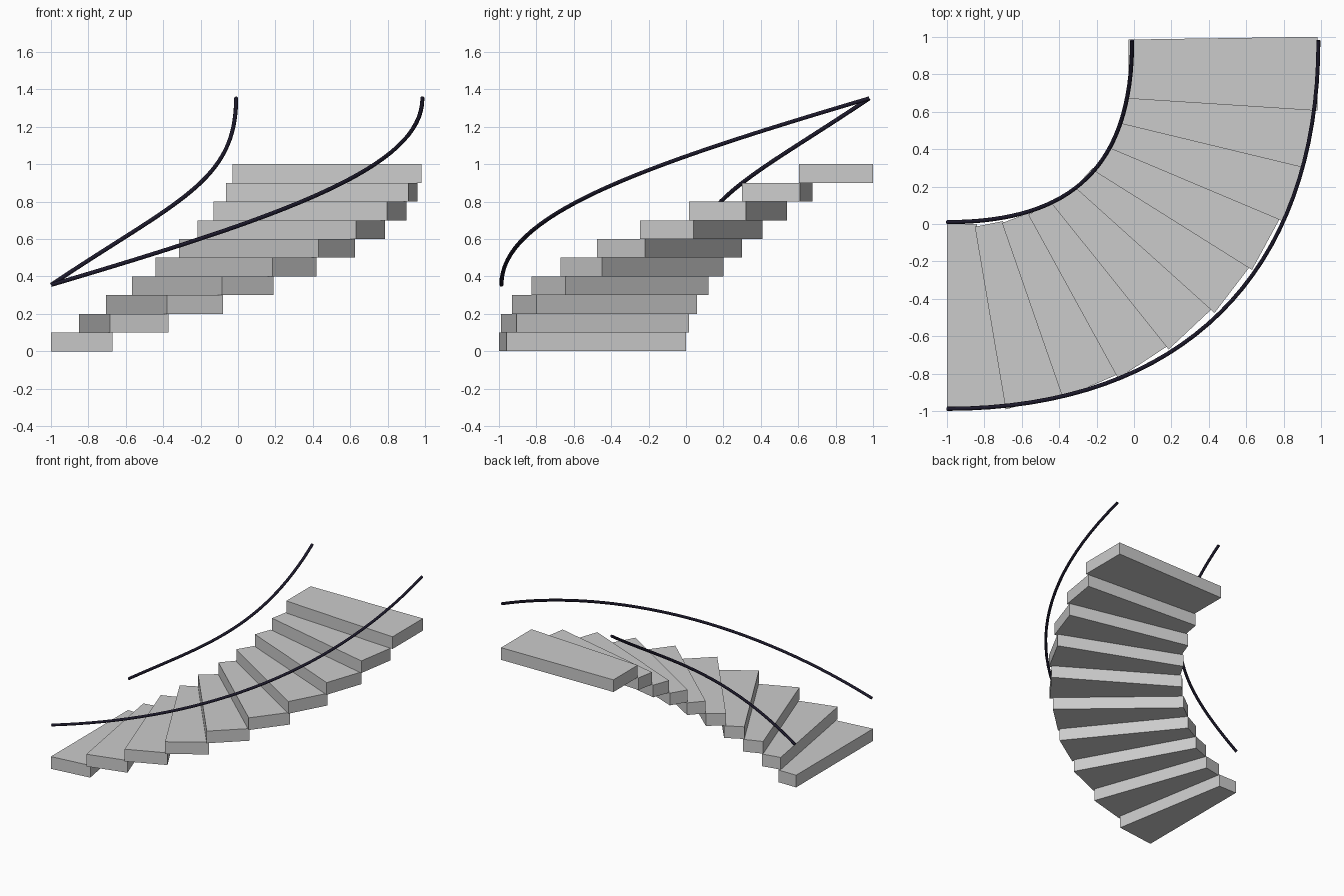
import bpy, bmesh

if "Cube" in bpy.data.objects:
    bpy.data.objects.remove(bpy.data.objects["Cube"])

RISE = 0.1

# Plan of each tread: front outer, back outer, back inner, front inner
TREADS = [
    (-1.00, -1.00, -0.67, -0.96, -0.84, 0.00, -1.00, 0.00),
    (-0.685, -0.99, -0.37, -0.905, -0.70, 0.015, -0.85, -0.015),
    (-0.38, -0.93, -0.08, -0.80, -0.56, 0.06, -0.705, 0.005),
    (-0.085, -0.825, 0.19, -0.645, -0.43, 0.12, -0.565, 0.05),
    (0.185, -0.67, 0.42, -0.45, -0.32, 0.20, -0.44, 0.11),
    (0.43, -0.475, 0.625, -0.22, -0.22, 0.30, -0.315, 0.195),
    (0.63, -0.245, 0.785, 0.04, -0.14, 0.41, -0.215, 0.285),
    (0.795, 0.015, 0.90, 0.32, -0.08, 0.54, -0.13, 0.405),
    (0.91, 0.30, 0.96, 0.61, -0.04, 0.675, -0.065, 0.535),
    (0.98, 0.605, 0.98, 1.00, -0.03, 0.985, -0.03, 0.67),
]


def add_tread(index, plan):
    """Solid wedge-shaped block extruded up from its plan outline."""
    bm = bmesh.new()
    z = index * RISE
    corners = [bm.verts.new((plan[i], plan[i + 1], z)) for i in range(0, 8, 2)]
    base = bm.faces.new(corners)
    top = bmesh.ops.extrude_face_region(bm, geom=[base])["geom"]
    verts = [v for v in top if isinstance(v, bmesh.types.BMVert)]
    bmesh.ops.translate(bm, verts=verts, vec=(0, 0, RISE))
    bmesh.ops.recalc_face_normals(bm, faces=bm.faces)
    name = f"stair_step_{index + 1}"
    mesh = bpy.data.meshes.new(name)
    bm.to_mesh(mesh)
    bm.free()
    bpy.context.collection.objects.link(bpy.data.objects.new(name, mesh))


def add_rail(name, start, end, reach, lift):
    """Round rail sweeping a quarter turn, leaving along +x and arriving along +y."""
    curve = bpy.data.curves.new(name, "CURVE")
    curve.dimensions = "3D"
    curve.resolution_u = 32
    curve.bevel_depth = 0.011
    curve.bevel_resolution = 2
    curve.use_fill_caps = True
    spline = curve.splines.new("BEZIER")
    spline.bezier_points.add(1)
    for point, co, way in zip(spline.bezier_points, (start, end), ((reach, 0, lift), (0, reach, lift))):
        point.handle_left_type = point.handle_right_type = "FREE"
        point.co = co
        point.handle_left = [c - w for c, w in zip(co, way)]
        point.handle_right = [c + w for c, w in zip(co, way)]
    curve.materials.append(rail_paint)
    bpy.context.collection.objects.link(bpy.data.objects.new(name, curve))


# Steps
for i, plan in enumerate(TREADS):
    add_tread(i, plan)

# Dark handrails over both sides of the flight
rail_paint = bpy.data.materials.new("rail_paint")
rail_paint.diffuse_color = (0.012, 0.01, 0.025, 1)
rail_paint.use_nodes = True
rail_paint.node_tree.nodes["Principled BSDF"].inputs["Base Color"].default_value = rail_paint.diffuse_color
add_rail("outer_handrail", (-0.998, -0.987, 0.355), (0.985, 0.98, 1.352), 1.25, 0.37)
add_rail("inner_handrail", (-0.998, 0.01, 0.355), (-0.01, 0.98, 1.352), 0.67, 0.45)
